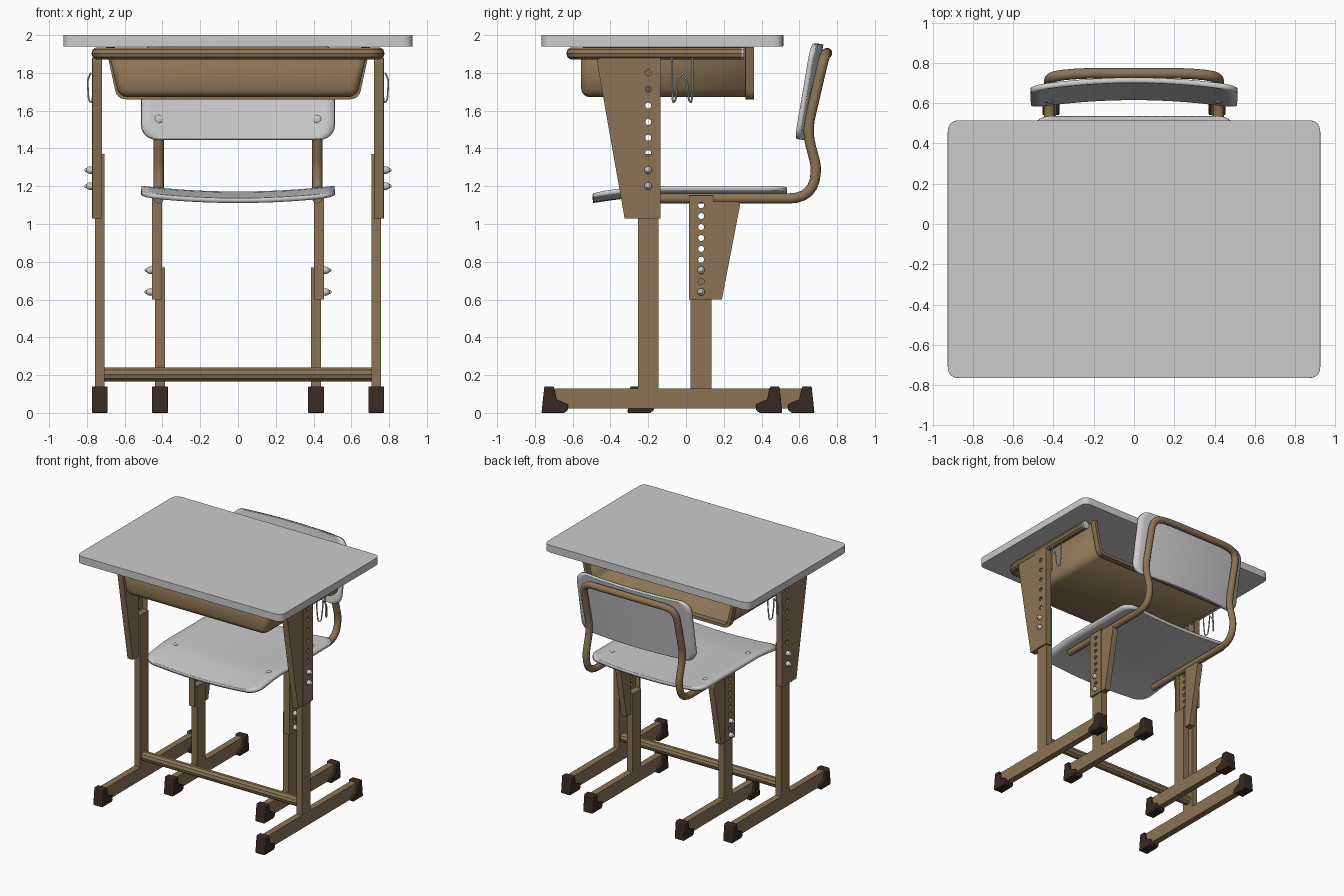
import bpy, bmesh, math
from mathutils import Vector, Matrix

if "Cube" in bpy.data.objects:
    bpy.data.objects.remove(bpy.data.objects["Cube"])


def material(name, col):
    m = bpy.data.materials.new(name)
    m.diffuse_color = (*col, 1)
    m.use_nodes = True
    m.node_tree.nodes["Principled BSDF"].inputs["Base Color"].default_value = m.diffuse_color
    return m


TAN = material("tan_paint", (0.26, 0.175, 0.09))
DARK = material("dark_rubber", (0.04, 0.022, 0.015))
YZ = Matrix(((0, 0, 1, 0), (1, 0, 0, 0), (0, 1, 0, 0), (0, 0, 0, 1)))   # profile drawn in y,z
XZ = Matrix(((1, 0, 0, 0), (0, 0, -1, 0), (0, 1, 0, 0), (0, 0, 0, 1)))  # profile drawn in x,z
XY = Matrix.Identity(4)


def finish(name, me, mat=None, mirror=False, bevel=0):
    me.shade_smooth()
    me.set_sharp_from_angle(angle=math.radians(35))
    ob = bpy.data.objects.new(name, me)
    bpy.context.collection.objects.link(ob)
    if mat:
        me.materials.clear()
        me.materials.append(mat)
    if bevel:
        b = ob.modifiers.new("bevel", 'BEVEL')
        b.width, b.segments, b.limit_method = bevel, 3, 'ANGLE'
        b.angle_limit = math.radians(40)
    if mirror:
        ob.modifiers.new("mirror", 'MIRROR').use_mirror_merge = False
    return ob


def curve_mesh(cu, splines, cyclic):
    for pts in splines:
        sp = cu.splines.new('POLY')
        sp.points.add(len(pts) - 1)
        for p, q in zip(sp.points, pts):
            p.co = (*q, *([0] * (3 - len(q))), 1)
        sp.use_cyclic_u = cyclic
    ob = bpy.data.objects.new("tmp", cu)
    bpy.context.collection.objects.link(ob)
    dg = bpy.context.evaluated_depsgraph_get()
    me = bpy.data.meshes.new_from_object(ob.evaluated_get(dg))
    bpy.data.objects.remove(ob)
    return me


def plate(name, outline, frame, lo, hi, mat=TAN, mirror=True, holes=(), bevel=0):
    """Flat outline with optional round holes, extruded from lo to hi."""
    cu = bpy.data.curves.new(name, 'CURVE')
    cu.dimensions, cu.fill_mode, cu.extrude = '2D', 'BOTH', (hi - lo) / 2
    rings = [[(a + 0.016 * math.cos(t * math.pi / 6), b + 0.016 * math.sin(t * math.pi / 6))
              for t in range(12)] for a, b in holes]
    me = curve_mesh(cu, [outline] + rings, True)
    me.transform(frame @ Matrix.Translation((0, 0, (lo + hi) / 2)))
    bm = bmesh.new()
    bm.from_mesh(me)
    bmesh.ops.remove_doubles(bm, verts=bm.verts, dist=1e-5)
    bmesh.ops.recalc_face_normals(bm, faces=bm.faces)
    bm.to_mesh(me)
    return finish(name, me, mat, mirror, bevel)


def rect(a0, a1, b0, b1):
    return [(a0, b0), (a1, b0), (a1, b1), (a0, b1)]


def fillet(pts, r, closed=False, n=6):
    """Round the corners of a polyline; r is one radius or one per point."""
    pts = [Vector(p) for p in pts]
    out = []
    for i, p in enumerate(pts):
        ri = r[i] if isinstance(r, (list, tuple)) else r
        if ri == 0 or (not closed and i in (0, len(pts) - 1)):
            out.append(tuple(p))
            continue
        a = p + (pts[i - 1] - p).normalized() * ri
        b = p + (pts[(i + 1) % len(pts)] - p).normalized() * ri
        for k in range(n + 1):
            t = k / n
            out.append(tuple(a * (1 - t) ** 2 + p * (2 * t * (1 - t)) + b * t * t))
    return out


def tube(name, pts, radius, mat=TAN, mirror=False, res=3):
    cu = bpy.data.curves.new(name, 'CURVE')
    cu.dimensions, cu.bevel_depth, cu.bevel_resolution = '3D', radius, res
    cu.use_fill_caps = True
    return finish(name, curve_mesh(cu, [pts], False), mat, mirror)


def dome(name, loc, scale, mirror=True):
    bm = bmesh.new()
    bmesh.ops.create_uvsphere(bm, u_segments=14, v_segments=8, radius=1,
                              matrix=Matrix.Translation(loc) @ Matrix.Diagonal((*scale, 1)))
    me = bpy.data.meshes.new(name)
    bm.to_mesh(me)
    return finish(name, me, None, mirror)


def shell(name, half, v0, v1, corner, thick, surf):
    """Curved board with rounded corners; surf(x, v) gives the 3D point."""
    bm = bmesh.new()
    arc = [corner * (1 - math.cos(k * math.pi / 12)) for k in range(7)]
    mid = [v0 + corner + (v1 - v0 - 2 * corner) * k / 12 for k in range(1, 12)]
    rows = []
    for v in [v0 + a for a in arc] + mid + [v1 - a for a in reversed(arc)]:
        d = max(0, corner - min(v - v0, v1 - v))
        w = half - corner + math.sqrt(max(0, corner ** 2 - d * d))
        rows.append([bm.verts.new(surf(w * (u / 10 - 1), v)) for u in range(21)])
    for r0, r1 in zip(rows, rows[1:]):
        for i in range(20):
            bm.faces.new((r0[i], r0[i + 1], r1[i + 1], r1[i]))
    me = bpy.data.meshes.new(name)
    bm.to_mesh(me)
    ob = finish(name, me)
    s = ob.modifiers.new("thickness", 'SOLIDIFY')
    s.thickness, s.offset = thick, -1
    return ob


def support(part, x, y, flip, leg_top, z0, z1, holes, bolts, gusset):
    """Telescopic leg: inner post, open channel with holes, gusset and bolts."""
    plate(part + "_post", rect(y - 0.055, y + 0.055, 0.10, leg_top), YZ, x - 0.026, x + 0.026)
    plate(part + "_channel_face", rect(y - 0.065, y + 0.065, z0, z1), YZ, x + 0.027, x + 0.041,
          holes=[(y, z) for z in holes])
    for k, side in (("front", -1), ("rear", 1)):
        a, b = sorted((y + side * 0.055, y + side * 0.065))
        plate(f"{part}_channel_{k}", rect(a, b, z0, z1), YZ, x - 0.011, x + 0.028)
    plate(part + "_gusset", fillet(gusset, [0, 0, 0.03, 0], True), YZ, x - 0.011, x + 0.038)
    for i, z in enumerate(bolts):
        dome(f"{part}_bolt_{i}", (x + 0.048, y, z), (0.027, 0.02, 0.02))
        dome(f"{part}_bolt_tip_{i}", (x + 0.07, y, z), (0.012, 0.01, 0.01))


def runner(part, x, y0, y1):
    """Floor bar with a rubber boot on both ends."""
    plate(part + "_floor_bar", rect(y0 + 0.03, y1 - 0.03, 0.022, 0.13), YZ, x - 0.026, x + 0.026)
    prof = [(0, 0), (0.015, 0.14), (0.065, 0.14), (0.08, 0.07), (0.14, 0.045), (0.14, 0.015), (0.12, 0)]
    for end, base, sg in (("front", y0, 1), ("rear", y1, -1)):
        plate(f"{part}_{end}_boot", [(base + sg * a, b) for a, b in prof], YZ,
              x - 0.042, x + 0.042, DARK, bevel=0.006)


# Desk top
plate("desk_top", fillet(rect(-0.925, 0.925, -0.765, 0.515), 0.06, True), XY, 1.94, 2.0,
      None, False, bevel=0.02)

# Desk frame: U-shaped tube with grey end plugs
tube("desk_top_frame", fillet([(-0.742, 0.295, 1.903), (-0.742, -0.6, 1.903),
                               (0.742, -0.6, 1.903), (0.742, 0.295, 1.903)], 0.08), 0.034)
tube("frame_end_plug", [(0.742, 0.29, 1.903), (0.742, 0.308, 1.903)], 0.033, None, True)

# Desk legs, cross bar and floor bars
support("desk_leg", 0.732, -0.2, 1, 1.37, 1.03, 1.88,
        [1.8, 1.713, 1.627, 1.54, 1.457, 1.375], [1.285, 1.2],
        [(-0.265, 1.03), (-0.265, 1.88), (-0.475, 1.88), (-0.325, 1.03)][::1])
runner("desk", 0.732, -0.765, 0.51)
tube("desk_cross_bar", [(-0.71, -0.2, 0.204), (0.71, -0.2, 0.204)], 0.039)

# Storage tray: tapered box open at the rear, with a lip around the opening
bm = bmesh.new()
bmesh.ops.create_cube(bm, size=1)
for v in bm.verts:
    top = v.co.z > 0
    v.co = ((0.69 if top else 0.63) * (1 if v.co.x > 0 else -1),
            0.33 if v.co.y > 0 else -0.555, 1.935 if top else 1.672)
gone = [f for f in bm.faces if f.normal.y > 0.9 or f.normal.z > 0.9]
bmesh.ops.delete(bm, geom=gone, context='FACES_ONLY')
inner = [e for e in bm.edges if len(e.link_faces) == 2]
bmesh.ops.bevel(bm, geom=inner, offset=0.045, segments=4, profile=0.5, affect='EDGES')
bmesh.ops.recalc_face_normals(bm, faces=bm.faces)
tray_mesh = bpy.data.meshes.new("storage_tray")
bm.to_mesh(tray_mesh)
ctr = sum((p.normal.z for p in tray_mesh.polygons if abs(p.normal.z) > 0.9))
if ctr > 0:
    tray_mesh.flip_normals()
tray = finish("storage_tray", tray_mesh, TAN)
sol = tray.modifiers.new("wall", 'SOLIDIFY')
sol.thickness, sol.offset = 0.012, -1
lip = fillet([(-0.70, 1.938), (-0.64, 1.66), (0.64, 1.66), (0.70, 1.938)], 0.05)
lip += fillet([(0.675, 1.938), (0.617, 1.684), (-0.617, 1.684), (-0.675, 1.938)], 0.035)
plate("tray_lip", lip, XZ, -0.36, -0.315, mirror=False)

# Wire bag hooks under the frame
for i, sg in enumerate((-1, 1)):
    hook = [(0.76, -0.02 + sg * 0.055, 1.88), (0.765, -0.02 + sg * 0.055, 1.74),
            (0.772, -0.02 + sg * 0.05, 1.64), (0.79, -0.02 + sg * 0.035, 1.65),
            (0.797, -0.02 + sg * 0.025, 1.76), (0.78, -0.02, 1.80)]
    tube(f"bag_hook_{i}", fillet(hook, 0.02, n=3), 0.005, None, True, 1)

# Chair legs and floor bars
support("chair_leg", 0.413, 0.08, -1, 0.77, 0.6, 1.15,
        [1.10, 1.042, 0.984, 0.926, 0.868, 0.811, 0.695], [0.755, 0.64],
        [(0.145, 0.6), (0.145, 1.12), (0.29, 1.12), (0.19, 0.6)])
for ob in bpy.data.objects:
    if ob.name == "chair_leg_gusset":
        ob.data.update()
runner("chair", 0.413, -0.31, 0.68)

# Chair frame: one bent tube forming seat rails, back posts and top bar
half = [(0.42, -0.27, 1.135), (0.42, 0.682, 1.135), (0.42, 0.688, 1.31), (0.42, 0.64, 1.49),
        (0.42, 0.735, 1.9), (0.25, 0.748, 1.905)]
radii = [0, 0.14, 0.03, 0.08, 0.1, 0.06]
path = half + [(-x, y, z) for x, y, z in reversed(half)]
tube("chair_frame", fillet(path, radii + radii[::-1]), 0.027, res=4)


# Seat: dished across, front edge dropping
def seat_point(x, y):
    drop = max(0, -0.2 - y) / 0.3
    return (x, y, 1.202 - 0.03 * (1 - (x / 0.51) ** 2) - 0.036 * drop ** 1.3)


def back_point(x, z):
    return (x, 0.575 + (z - 1.45) * 0.17 + 0.04 * (1 - (x / 0.51) ** 2), z)


shell("seat", 0.51, -0.495, 0.535, 0.09, 0.026, seat_point)

# Backrest: curved around the sitter, leaning back
shell("backrest", 0.51, 1.45, 1.955, 0.08, 0.027, back_point)

# Screw heads on seat and backrest
for i, y in enumerate((-0.2, 0.35)):
    dome(f"seat_screw_{i}", seat_point(0.42, y), (0.02, 0.02, 0.006))
dome("backrest_screw", back_point(0.42, 1.555), (0.022, 0.007, 0.022))
